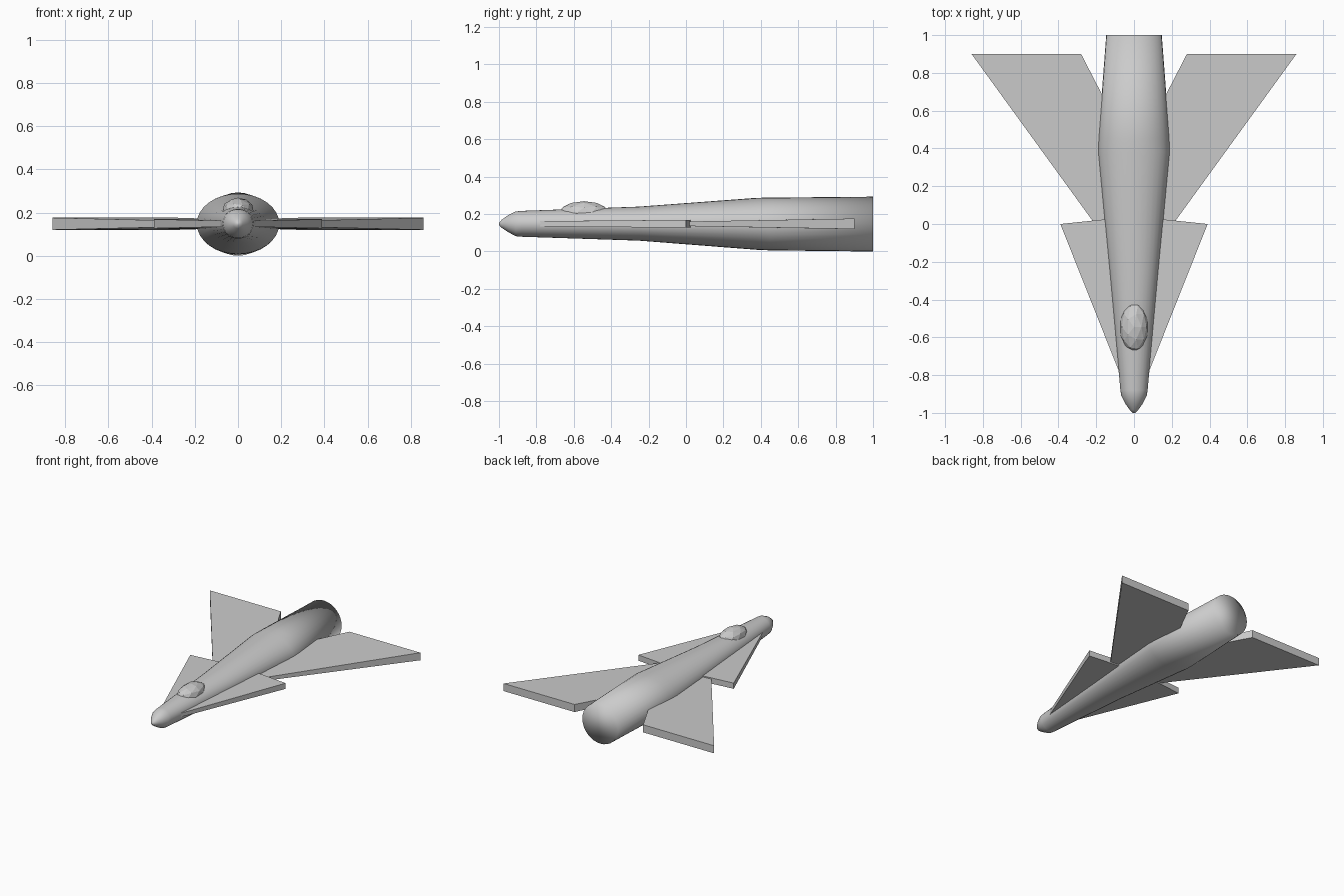
import bpy, bmesh, math

if "Cube" in bpy.data.objects:
    bpy.data.objects.remove(bpy.data.objects["Cube"])

SIDES = 32


def finish(name, bm, smooth=True):
    bmesh.ops.recalc_face_normals(bm, faces=bm.faces)
    mesh = bpy.data.meshes.new(name)
    bm.to_mesh(mesh)
    bm.free()
    for p in mesh.polygons:
        p.use_smooth = smooth
    obj = bpy.data.objects.new(name, mesh)
    bpy.context.collection.objects.link(obj)
    return obj


def loft(name, sections):
    """Elliptical hull through (y, half width, bottom, top) sections."""
    bm = bmesh.new()
    rings = []
    for y, w, lo, hi in sections:
        mid, h = (lo + hi) / 2, (hi - lo) / 2
        rings.append([bm.verts.new((w * math.cos(a), y, mid + h * math.sin(a)))
                      for a in (2 * math.pi * i / SIDES for i in range(SIDES))])
    for a, b in zip(rings, rings[1:]):
        for i in range(SIDES):
            j = (i + 1) % SIDES
            bm.faces.new((a[i], a[j], b[j], b[i]))
    bm.faces.new(rings[0])
    bm.faces.new(rings[-1])
    return finish(name, bm)


def wing(name, outline, z):
    """Slab from (x, y, thickness) corners, mirrored to both sides."""
    bm = bmesh.new()
    top = [bm.verts.new((x, y, z + t / 2)) for x, y, t in outline]
    low = [bm.verts.new((x, y, z - t / 2)) for x, y, t in outline]
    bm.faces.new(top)
    bm.faces.new(low[::-1])
    n = len(top)
    for i in range(n):
        j = (i + 1) % n
        bm.faces.new((top[i], low[i], low[j], top[j]))
    obj = finish(name, bm, False)
    obj.modifiers.new("mirror", 'MIRROR').use_axis[0] = True
    return obj


# Fuselage with blunt rounded nose and flat tail
loft("fuselage", [
    (-1.00, 0.006, 0.142, 0.154),
    (-0.985, 0.022, 0.126, 0.170),
    (-0.95, 0.047, 0.103, 0.195),
    (-0.91, 0.067, 0.082, 0.214),
    (-0.88, 0.072, 0.079, 0.217),
    (-0.25, 0.130, 0.058, 0.240),
    (0.38, 0.191, 0.009, 0.287),
    (0.45, 0.189, 0.006, 0.288),
    (1.00, 0.147, 0.000, 0.293),
])

# Swept main wings, thickening toward the trailing edge
wing("main_wing", [(0.12, -0.12, 0.020), (0.86, 0.90, 0.056),
                   (0.28, 0.90, 0.056), (0.12, 0.59, 0.046)], 0.148)

# Forward canard wings
wing("canard_wing", [(0.05, -0.83, 0.028), (0.08, -0.78, 0.028),
                     (0.39, 0.00, 0.042), (0.10, 0.03, 0.042)], 0.148)

# Faceted cockpit canopy
bm = bmesh.new()
bmesh.ops.create_icosphere(bm, subdivisions=2, radius=1)
for v in bm.verts:
    v.co = (v.co.x * 0.075, v.co.y * 0.135 - 0.545, v.co.z * 0.062 + 0.207)
finish("canopy", bm, False)
